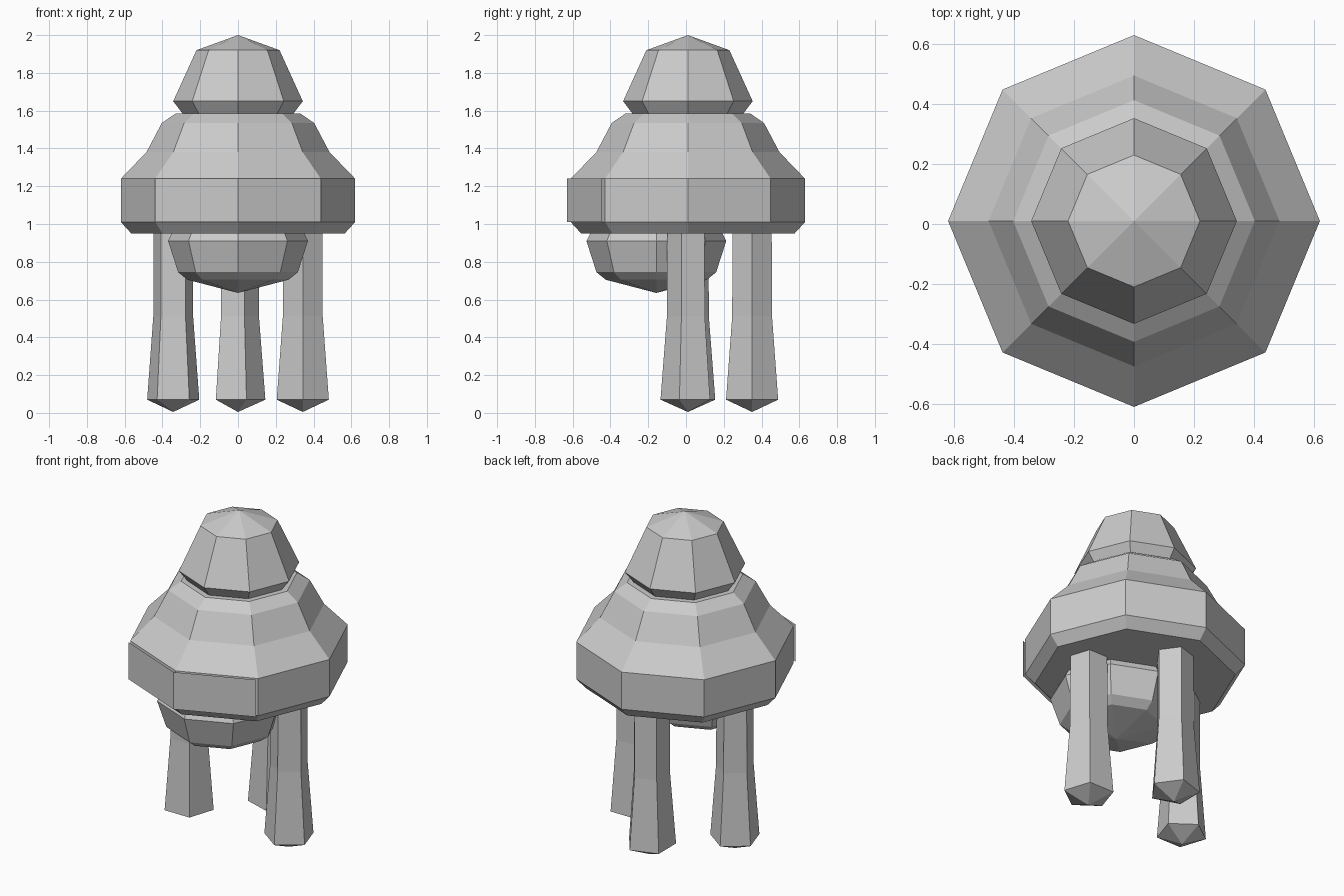
import bpy, bmesh
from math import sin, cos, radians, pi

if "Cube" in bpy.data.objects:
    bpy.data.objects.remove(bpy.data.objects["Cube"])

CY = 0.01  # y of the main axis


def make_object(name, bm, loc):
    me = bpy.data.meshes.new(name)
    bmesh.ops.recalc_face_normals(bm, faces=bm.faces)
    bm.to_mesh(me)
    bm.free()
    ob = bpy.data.objects.new(name, me)
    ob.location = loc
    bpy.context.collection.objects.link(ob)
    return ob


def lathe(name, profile, sides, loc=(0, 0, 0), turn=0.0):
    """Faceted solid of revolution from (radius, z) points, bottom to top."""
    bm = bmesh.new()
    rings = []
    for r, z in profile:
        if r == 0:
            rings.append([bm.verts.new((0, 0, z))] * sides)
        else:
            rings.append([bm.verts.new((r * cos(turn + 2 * pi * i / sides),
                                        r * sin(turn + 2 * pi * i / sides), z))
                          for i in range(sides)])
    for a, b in zip(rings, rings[1:]):
        for i in range(sides):
            j = (i + 1) % sides
            bm.faces.new(list(dict.fromkeys((a[i], a[j], b[j], b[i]))))
    # flat caps on ends that do not close in a point
    for ring in (rings[0], rings[-1]):
        if ring[0] is not ring[1]:
            bm.faces.new(ring)
    return make_object(name, bm, loc)


# Main bell-shaped body
lathe("body", [(0.565, 0.95), (0.62, 1.01), (0.62, 1.24), (0.485, 1.38),
               (0.403, 1.535), (0.33, 1.585)], 8, (0, CY, 0))

# Pointed cap on top
lathe("top_cap", [(0.29, 1.58), (0.343, 1.65), (0.22, 1.92), (0, 2.0)], 8, (0, CY, 0))

# Bowl hanging below the front of the body
lathe("under_bowl", [(0, 0.635), (0.268, 0.705), (0.317, 0.745), (0.37, 0.91),
                     (0.34, 0.97)], 8, (0, -0.157, 0))

# Three five-sided legs, each turned with its place around the axis
leg_profile = [(0, 0.005), (0.145, 0.07), (0.111, 0.51), (0.109, 0.98)]
for name, deg in (("right_leg", 0), ("back_leg", 90), ("left_leg", 180)):
    a = radians(deg)
    lathe(name, leg_profile, 5, (0.343 * cos(a), CY + 0.34 * sin(a), 0), a - pi / 2)

# Thin sheet standing just in front of the two front faces of the band
bm = bmesh.new()
cols = [[bm.verts.new((0.62 * cos(radians(d)), 0.62 * sin(radians(d)), z))
         for z in (1.01, 1.24)] for d in (-135, -90, -45)]
for a, b in zip(cols, cols[1:]):
    bm.faces.new((a[0], b[0], b[1], a[1]))
make_object("front_panel", bm, (0, CY - 0.02, 0))
